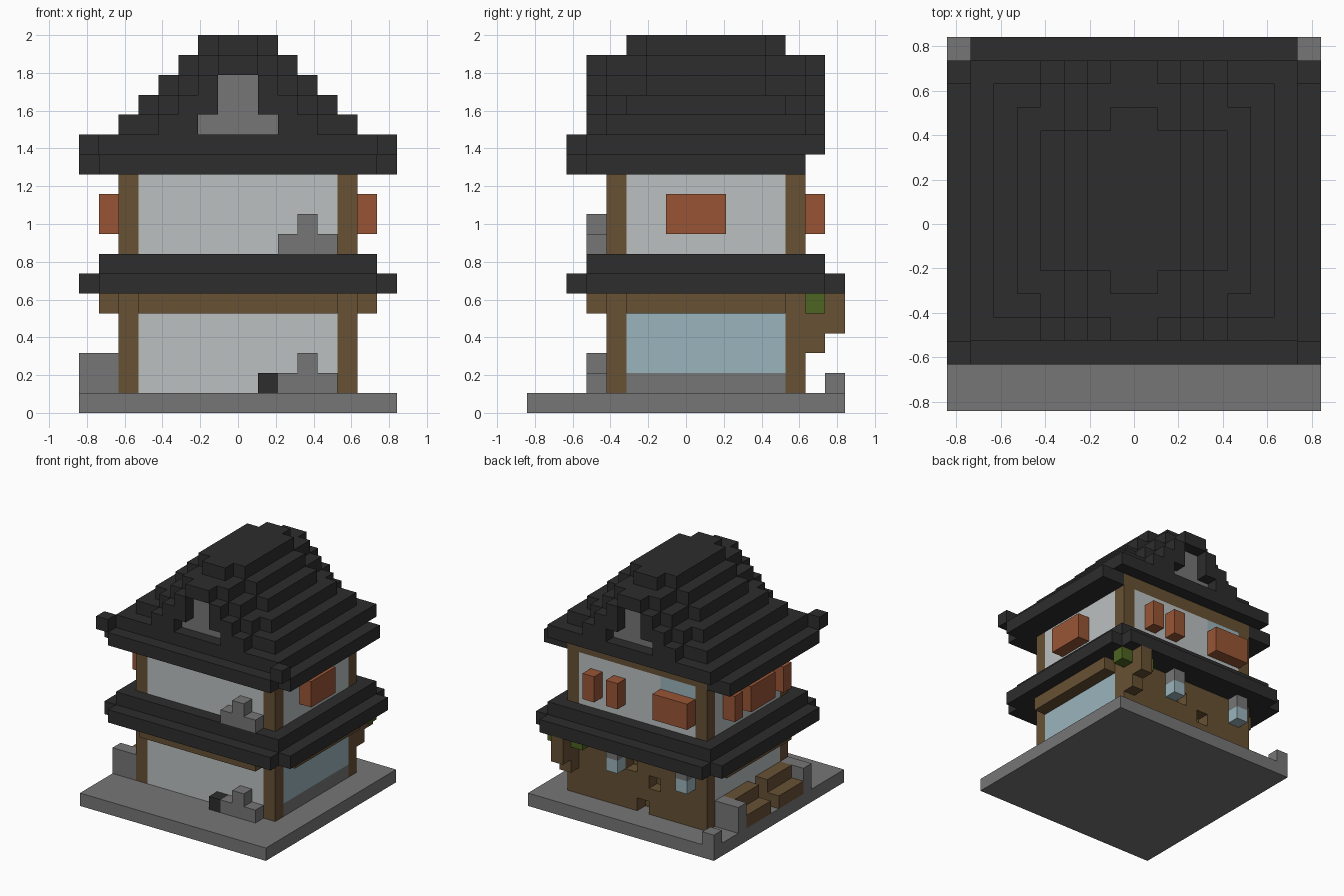
import bpy
import bmesh
from mathutils import Matrix, Vector

UNIT = 2 / 19  # edge of one building block

default_cube = bpy.data.objects.get("Cube")
if default_cube:
    bpy.data.objects.remove(default_cube, do_unlink=True)


def make_material(name, red, green, blue):
    mat = bpy.data.materials.new(name)
    mat.use_nodes = True
    color = (red, green, blue, 1)
    mat.diffuse_color = color
    mat.node_tree.nodes["Principled BSDF"].inputs["Base Color"].default_value = color
    return mat


tile = make_material("dark_roof_tile", .026, .026, .026)
stone = make_material("grey_stone", .18, .18, .18)
plaster = make_material("pale_plaster", .50, .53, .53)
wood = make_material("brown_wood", .135, .082, .034)
shutter = make_material("orange_wood", .314, .091, .036)
glass = make_material("pale_blue_glass", .328, .456, .503)
leaf = make_material("green_leaf", .074, .127, .016)


def part(name, mat, *boxes, mirror=False):
    """Build an object from boxes given as x, y and z ranges in blocks."""
    bm = bmesh.new()
    boxes = list(boxes)
    if mirror:
        boxes += [((-x[1], -x[0]), y, z) for x, y, z in boxes]
    for ranges in boxes:
        center = Vector([sum(r) / 2 for r in ranges]) * UNIT
        size = Vector([r[1] - r[0] for r in ranges]) * UNIT
        bmesh.ops.create_cube(
            bm, size=1, matrix=Matrix.Translation(center) @ Matrix.Diagonal(size.to_4d()))
    mesh = bpy.data.meshes.new(name)
    bm.to_mesh(mesh)
    bm.free()
    mesh.materials.append(mat)
    obj = bpy.data.objects.new(name, mesh)
    bpy.context.collection.objects.link(obj)
    return obj


# Shared ranges of the house body
FRONT, BACK, SIDE = (-4, -3), (5, 6), (5, 6)
LENGTH, WIDTH = (-3, 5), (-5, 5)
GROUND, UPPER = (1, 5), (8, 12)

part("base_slab", stone, ((-8, 8), (-8, 8), (0, 1)))

# Corner posts of both floors
for floor, height in (("ground", (1, 6)), ("upper", UPPER)):
    part(floor + "_front_posts", wood, (SIDE, FRONT, height), mirror=True)
    part(floor + "_back_posts", wood, (SIDE, BACK, height), mirror=True)

# Ground floor walls
part("ground_front_wall", plaster, (WIDTH, FRONT, GROUND))
part("ground_right_wall", plaster, ((-6, -5), LENGTH, GROUND))
part("left_wall_footing", stone, (SIDE, LENGTH, (1, 2)))
part("left_window", glass, (SIDE, LENGTH, (2, 5)))
part("front_beam", wood, (WIDTH, (-5, -3), (5, 6)))
part("side_beams", wood, ((5, 7), LENGTH, (5, 6)), mirror=True)

# Timber back wall with recessed openings
back_wall = part("ground_back_wall", wood, (WIDTH, (4, 6), (1, 6)))
cutter = part("opening_cutter", wood,
              ((0, 1), (5, 7), (4, 5)),
              ((-2, -1), (5, 7), (3, 4)),
              ((-1, 0), (5, 7), (.5, 2)))
cutter.hide_render = True
cutter.hide_viewport = True
cut = back_wall.modifiers.new("openings", "BOOLEAN")
cut.operation = "DIFFERENCE"
cut.solver = "EXACT"
cut.object = cutter

# Upper floor walls
part("upper_front_wall", plaster, (WIDTH, FRONT, UPPER))
part("upper_side_walls", plaster, (SIDE, LENGTH, UPPER), mirror=True)
part("upper_back_wall", plaster, ((-2, 5), BACK, UPPER), ((-5, -2), BACK, (8, 10)))
part("upper_back_window", glass, ((-5, -2), BACK, (10, 12)))
part("upper_back_beam", wood, ((-6, 6), BACK, (12, 13)))

# Shutters
OPEN = (9, 11)
part("left_shutter", shutter, ((6, 7), (-1, 2), OPEN))
for i, y in enumerate(((3, 4), (-1, 2), (-3, -2))):
    part(f"right_shutter_{i}", shutter, ((-7, -6), y, OPEN))
for i, x in enumerate(((3, 4), (1, 2), (-5, -2))):
    part(f"back_shutter_{i}", shutter, (x, (6, 7), OPEN))

# Lower skirt roof, with cut corners
part("lower_eave", tile, ((-7, 7), (-6, 8), (6, 7)))
part("lower_eave_sides", tile, ((7, 8), (-5, 7), (6, 7)), mirror=True)
part("lower_roof_step", tile, ((-7, 7), (-5, 7), (7, 8)))

# Upper eave with raised front corners
part("upper_eave", tile, ((-7, 7), (-6, 5), (12, 13)))
part("upper_eave_back", tile, ((6, 7), BACK, (12, 13)), mirror=True)
part("upper_eave_sides", tile, ((7, 8), (-5, 6), (12, 13)), mirror=True)
part("eave_corners", tile, ((7, 8), (-6, -5), (13, 14)), mirror=True)
part("upper_roof_step", tile, ((-7, 7), (-5, 7), (13, 14)))


def gable_layer(level):
    """Stepped roof layer: full body, narrower shoulder and end frames."""
    half, low = 6 - level, 14 + level
    z = (low, low + 1)
    inset = min(level, 2)
    body = (inset - 4, 6 - inset)
    boxes = [((-half, half), body, z)]
    if inset:
        boxes += [((1 - half, half - 1), (-4, body[0]), z),
                  ((1 - half, half - 1), (body[1], 6), z)]
    part(f"gable_layer_{level}", tile, *boxes)
    # End frames leave a gap for the stone gable panel
    gap = (2, 1, 1, 0)[level]
    frames = [((gap, half - 2), y, z) for y in ((-5, -4), (6, 7))]
    part(f"gable_frame_{level}", tile, *frames, mirror=True)


for level in range(4):
    gable_layer(level)
part("ridge", tile, ((-2, 2), (-2, 4), (18, 19)))
part("ridge_ends", tile, ((-1, 1), (-3, -2), (18, 19)), ((-1, 1), (4, 5), (18, 19)))

# Stone panels set into both gables
for name, y in (("front", (-4.05, -3.9)), ("back", (5.9, 6.05))):
    part(name + "_gable_panel", stone,
         ((-2, 2), y, (14, 15)), ((-1, 1), y, (15, 17)))

# Stone ornaments at the front
for name, z in (("ground", 1), ("upper", 8)):
    part(name + "_front_ornament", stone,
         ((2, 5), (-5, -4), (z, z + 1)), ((3, 4), (-5, -4), (z + 1, z + 2)))
part("dark_front_block", tile, ((1, 2), (-5, -4), (1, 2)))

# Wood store on the right side
part("store_end_walls", stone,
     ((-8, -6), (-4, -3), (1, 3)), ((-8, -6), (4, 5), (1, 3)))
for i, y in enumerate(((-3, 0), (1, 4))):
    part(f"wood_stack_{i}", wood, ((-8, -7), y, (1, 2)), ((-7, -6), y, (1, 3)))
part("corner_stone", stone, ((-8, -7), (7, 8), (1, 2)))

# Hanging lanterns at the back
for i, x in enumerate(((1, 2), (-5, -4))):
    part(f"lantern_cap_{i}", stone, (x, (6, 7), (5, 6)))
    part(f"lantern_glass_{i}", glass, (x, (6, 7), (4, 5)))

# Branch and leaves at the back corner
part("branch", wood, ((5, 6), (6, 7), (3, 6)), ((5, 6), (7, 8), (4, 6)))
part("leaves", leaf, ((6, 7), (6, 7), (5, 6)), ((4, 5), (6, 7), (5, 6)))
